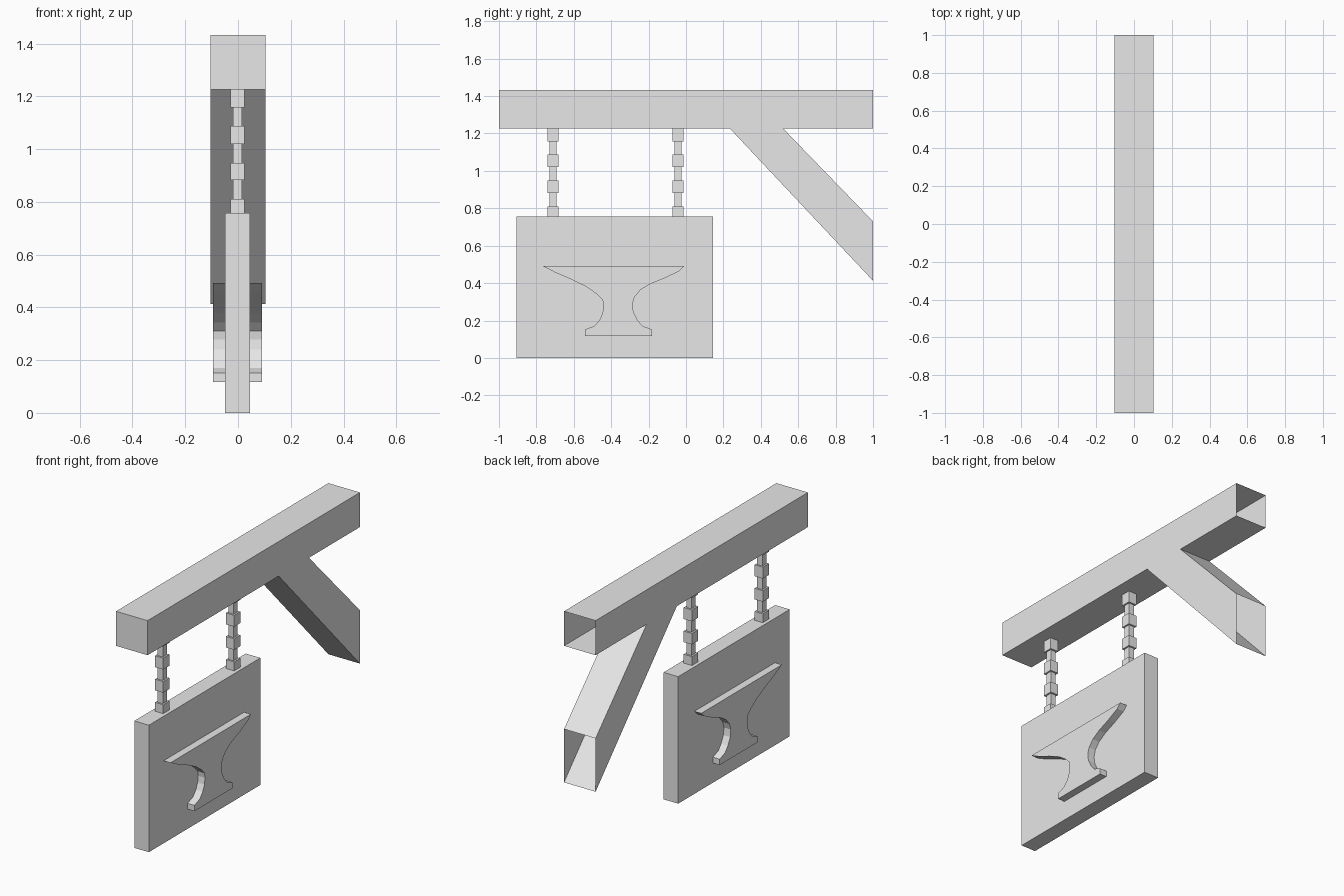
import bpy
import bmesh

cube = bpy.data.objects.get("Cube")
if cube:
    bpy.data.objects.remove(cube, do_unlink=True)

grey = bpy.data.materials.new("plain_grey")
grey.use_nodes = True
grey.diffuse_color = (0.8, 0.8, 0.8, 1)
grey.node_tree.nodes["Principled BSDF"].inputs["Base Color"].default_value = (0.8, 0.8, 0.8, 1)


def finish(name, bm):
    bmesh.ops.recalc_face_normals(bm, faces=bm.faces)
    mesh = bpy.data.meshes.new(name)
    bm.to_mesh(mesh)
    bm.free()
    mesh.materials.append(grey)
    obj = bpy.data.objects.new(name, mesh)
    bpy.context.collection.objects.link(obj)
    return obj


def extrude_profile(name, points, x0, x1, open_edges=()):
    """Extrude a (y, z) outline along x; edges listed in open_edges get no wall."""
    bm = bmesh.new()
    left = [bm.verts.new((x0, y, z)) for y, z in points]
    right = [bm.verts.new((x1, y, z)) for y, z in points]
    bm.faces.new(left)
    bm.faces.new(right)
    n = len(points)
    for i in range(n):
        if i not in open_edges:
            j = (i + 1) % n
            bm.faces.new((left[i], left[j], right[j], right[i]))
    return finish(name, bm)


def chain(name, cx, cy, bands):
    """Stack of alternating wide and narrow square links, as one stepped skin."""
    bm = bmesh.new()
    previous = None
    for k, (top, bottom) in enumerate(zip(bands, bands[1:])):
        hx, hy = (0.027, 0.029) if k % 2 == 0 else (0.017, 0.019)
        for z in (top, bottom):
            ring = [bm.verts.new((cx + sx * hx, cy + sy * hy, z))
                    for sx, sy in ((-1, -1), (1, -1), (1, 1), (-1, 1))]
            if previous:
                for i in range(4):
                    j = (i + 1) % 4
                    bm.faces.new((previous[i], previous[j], ring[j], ring[i]))
            previous = ring
    return finish(name, bm)


# Beam and diagonal brace: one hollow shell, open where it meets the wall
extrude_profile("beam_and_brace", [
    (-1, 1.432), (1, 1.432), (1, 1.226), (0.52, 1.226), (1, 0.73),
    (1, 0.412), (0.235, 1.226), (-1, 1.226)], -0.104, 0.104, open_edges=(1, 4))

# Hanging board
extrude_profile("sign_board", [
    (-0.905, 0), (0.145, 0), (0.145, 0.757), (-0.905, 0.757)], -0.05, 0.046)

# Raised anvil emblem, showing on both sides of the board
extrude_profile("anvil_emblem", [
    (-0.767, 0.492), (-0.70, 0.457), (-0.607, 0.417), (-0.53, 0.379),
    (-0.478, 0.342), (-0.446, 0.31), (-0.441, 0.278), (-0.446, 0.24),
    (-0.462, 0.203), (-0.489, 0.171), (-0.54, 0.152), (-0.54, 0.117),
    (-0.182, 0.117), (-0.182, 0.152), (-0.233, 0.171), (-0.259, 0.203),
    (-0.281, 0.246), (-0.286, 0.289), (-0.275, 0.326), (-0.243, 0.364),
    (-0.19, 0.396), (-0.11, 0.428), (-0.035, 0.465), (-0.008, 0.492)],
    -0.095, 0.091)

# Two chains
bands = (1.226, 1.158, 1.088, 1.02, 0.948, 0.882, 0.81, 0.757)
for label, y in (("front_chain", -0.711), ("back_chain", -0.043)):
    chain(label, -0.002, y, bands)
